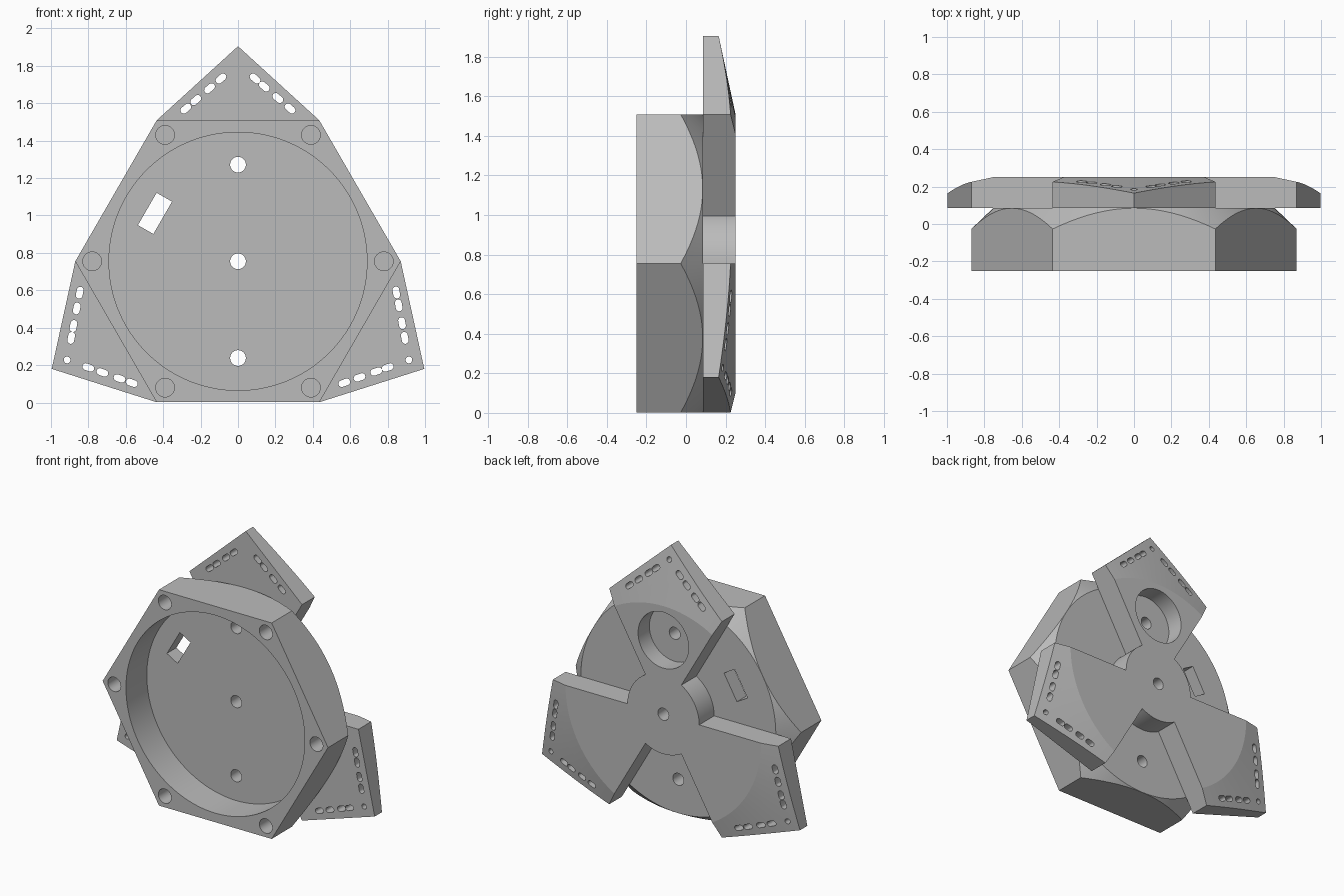
import bpy, bmesh
from math import sin, cos, radians, pi

if "Cube" in bpy.data.objects:
    bpy.data.objects.remove(bpy.data.objects["Cube"], do_unlink=True)

CENTRE_Z = 0.755
FRONT, SEAM, BACK = -0.25, 0.085, 0.25
HEX_R, TIP_R, HUB_R = 0.87, 1.15, 0.277

grey = bpy.data.materials.new("mid grey")
grey.use_nodes = True
grey.diffuse_color = (0.5, 0.5, 0.5, 1)
grey.node_tree.nodes["Principled BSDF"].inputs["Base Color"].default_value = (0.5, 0.5, 0.5, 1)


def polar(r, deg):
    return (r * cos(radians(deg)), r * sin(radians(deg)))


def circle(r, u=0, v=0, n=48):
    return [(u + r * cos(2 * pi * i / n), v + r * sin(2 * pi * i / n)) for i in range(n)]


def rotate(pts, deg):
    c, s = cos(radians(deg)), sin(radians(deg))
    return [(u * c - v * s, u * s + v * c) for u, v in pts]


def prism(pts, y0, y1):
    return [(y0, pts), (y1, pts)]


def make(name, shells):
    """Loft each shell through its outlines, given as (depth, points)."""
    bm = bmesh.new()
    for shell in shells:
        rings = [[bm.verts.new((u, y, v + CENTRE_Z)) for u, v in pts] for y, pts in shell]
        for a, b in zip(rings, rings[1:]):
            for i in range(len(a)):
                bm.faces.new((a[i - 1], a[i], b[i], b[i - 1]))
        bm.faces.new(rings[0])
        bm.faces.new(rings[-1])
    bmesh.ops.recalc_face_normals(bm, faces=bm.faces)
    mesh = bpy.data.meshes.new(name)
    bm.to_mesh(mesh)
    bm.free()
    mesh.materials.append(grey)
    obj = bpy.data.objects.new(name, mesh)
    bpy.context.collection.objects.link(obj)
    return obj


def boolean(obj, operation, shells):
    """Combine with a temporary cutter, then remove the cutter."""
    cutter = make("cutter", shells)
    cutter.hide_render = True
    mod = obj.modifiers.new("cut", 'BOOLEAN')
    mod.operation, mod.solver, mod.object = operation, 'EXACT', cutter
    bpy.context.view_layer.objects.active = obj
    bpy.ops.object.modifier_apply(modifier=mod.name)
    bpy.data.objects.remove(cutter, do_unlink=True)


def smooth(obj):
    bpy.ops.object.select_all(action='DESELECT')
    obj.select_set(True)
    bpy.context.view_layer.objects.active = obj
    bpy.ops.object.shade_smooth_by_angle(angle=radians(10))


through_holes = [prism(circle(0.042, 0, v), -0.1, 0.4) for v in (0.517, 0, -0.517)]

# Hexagonal housing with a conical chamfer behind
housing = make("housing", [prism([polar(HEX_R, 60 * k) for k in range(6)], FRONT, 0.12)])
boolean(housing, 'INTERSECT', [[(-0.27, circle(1.125, n=120)), (SEAM, circle(0.753, n=120))]])

# Round cavity, axle holes, window and corner screw holes
boolean(housing, 'DIFFERENCE', [prism(circle(0.69, n=120), -0.4, -0.02)])
window = rotate([(0.465, -0.1), (0.56, -0.1), (0.56, 0.1), (0.465, 0.1)], 150)
screws = [prism(circle(0.05, *polar(0.78, 60 * k)), -0.4, -0.05) for k in range(6)]
boolean(housing, 'DIFFERENCE', through_holes + [prism(window, -0.1, 0.2)] + screws)
smooth(housing)

# Three-armed rear plate: pointed arms joined by a round hub
outline = []
for k in range(3):
    a = 90 + 120 * k
    outline += [polar(HUB_R, a - 30), polar(HEX_R, a - 30), polar(TIP_R, a), polar(HEX_R, a + 30)]
    outline += [polar(HUB_R, a + 30 + 4 * i) for i in range(15)]
arms = make("rear_arms", [prism(outline, SEAM, 0.3)])
boolean(arms, 'INTERSECT', [[(0.05, circle(1.685, n=120)), (BACK, circle(0.755, n=120))]])

# Round pocket in the upper arm and axle holes
boolean(arms, 'DIFFERENCE', [prism(circle(0.195, 0, 0.517, 72), 0.125, 0.4)])
boolean(arms, 'DIFFERENCE', through_holes[:2])


def slot(side, d):
    """Short rounded slot lying along one edge of the upward arm."""
    r, half = 0.018, 0.014
    pts = [(half + r * cos(t), r * sin(t)) for t in (-pi / 2 + pi * i / 10 for i in range(11))]
    pts += [(-u, -v) for u, v in pts]
    pts = [(u + d, v) for u, v in pts]
    return [(side * (0.76 * u + 0.65 * v), 1.055 - 0.65 * u + 0.76 * v) for u, v in pts]


# Tip hole and two rows of slots on every arm
slots = []
for k in range(3):
    shapes = [circle(0.018, 0, 1.055, 24)]
    shapes += [slot(1, d) for d in (0.12, 0.185, 0.28, 0.366)]
    shapes += [slot(-1, d) for d in (0.12, 0.2, 0.297, 0.367)]
    slots += [prism(rotate(s, 120 * k), 0, 0.4) for s in shapes]
boolean(arms, 'DIFFERENCE', slots)
smooth(arms)
